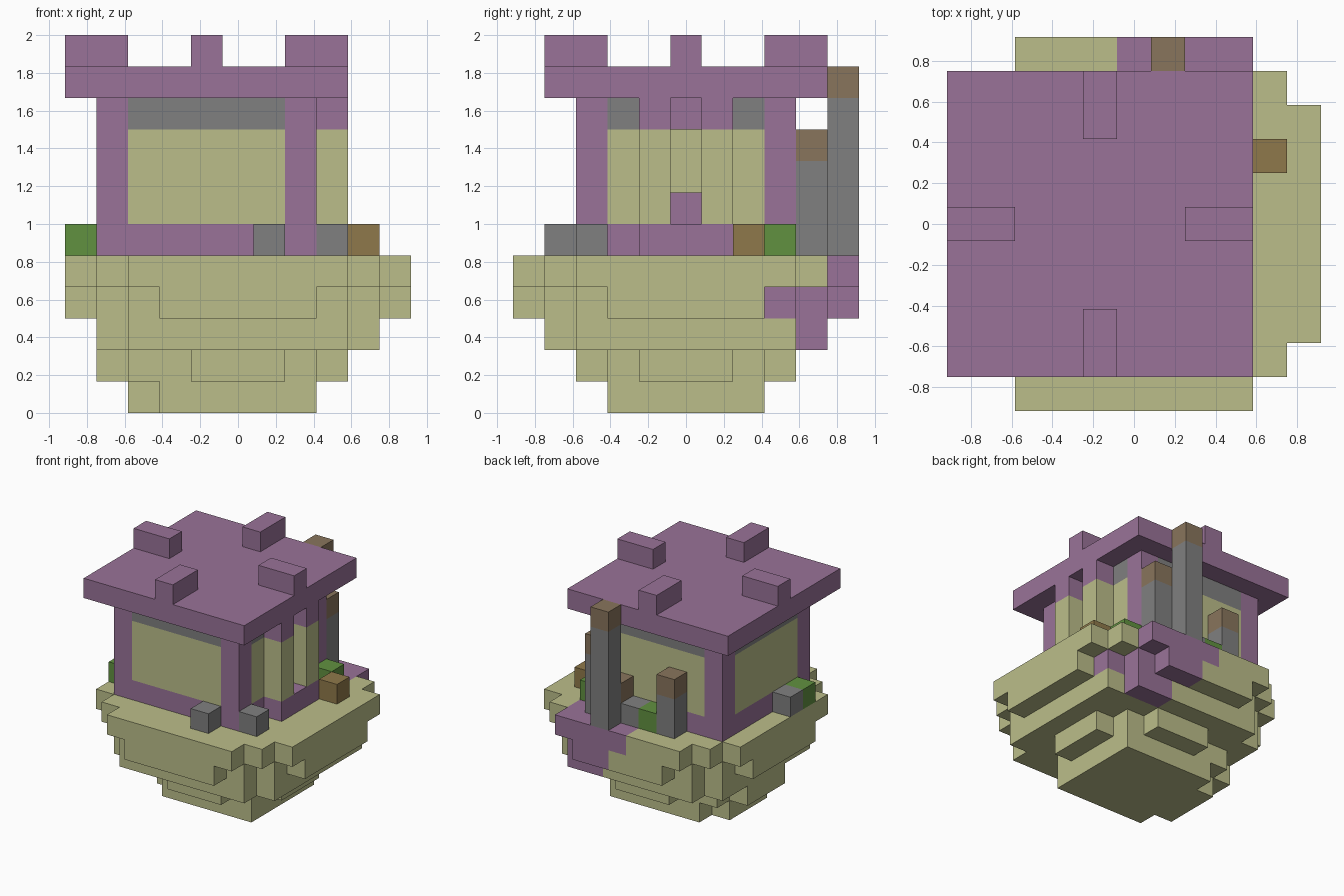
import bpy
import bmesh
from mathutils import Vector

cube = bpy.data.objects.get("Cube")
if cube:
    bpy.data.objects.remove(cube, do_unlink=True)

U = 1 / 6                                   # edge of one block
ORIGIN = Vector((-5.5 * U, -5.5 * U, 0))    # corner of block (0, 0, 0)


def material(name, color):
    m = bpy.data.materials.new(name)
    m.use_nodes = True
    m.diffuse_color = (*color, 1)
    m.node_tree.nodes["Principled BSDF"].inputs["Base Color"].default_value = (*color, 1)
    return m


SAND = material("sand", (0.50, 0.515, 0.254))
PURPLE = material("purple", (0.32, 0.171, 0.314))
GRAY = material("gray", (0.216, 0.216, 0.216))
GREEN = material("green", (0.12, 0.283, 0.051))
WOOD = material("wood", (0.25, 0.178, 0.107))
CRATE = material("crate_brown", (0.275, 0.191, 0.069))


def block(i, j, k, mat, size=(1, 1, 1)):
    """A box of equal blocks as a {cell: material} dictionary."""
    a, b, c = size
    return {(x, y, z): mat for x in range(i, i + a)
            for y in range(j, j + b) for z in range(k, k + c)}


def build(name, cells):
    """Make one object from the outer faces of a set of blocks."""
    bm = bmesh.new()
    mats = list(dict.fromkeys(cells.values()))
    for cell, mat in cells.items():
        for axis in range(3):
            for side in (0, 1):
                step = list(cell)
                step[axis] += 2 * side - 1
                if tuple(step) in cells:
                    continue
                u, v = (axis + 1) % 3, (axis + 2) % 3
                ring = [(0, 0), (1, 0), (1, 1), (0, 1)]
                verts = []
                for p, q in ring if side else reversed(ring):
                    corner = Vector(cell)
                    corner[axis] += side
                    corner[u] += p
                    corner[v] += q
                    verts.append(bm.verts.new(ORIGIN + corner * U))
                bm.faces.new(verts).material_index = mats.index(mat)
    bmesh.ops.remove_doubles(bm, verts=bm.verts, dist=0.001)
    mesh = bpy.data.meshes.new(name)
    bm.to_mesh(mesh)
    bm.free()
    for m in mats:
        mesh.materials.append(m)
    obj = bpy.data.objects.new(name, mesh)
    bpy.context.collection.objects.link(obj)
    return obj


# Rounded island: half widths of each layer by distance from the centre line
island = {}
layers = [[2, 2, 2], [3, 3, 2, 1], [4, 4, 4, 4, 3],
          [5, 5, 5, 4, 3, 2], [5, 5, 5, 5, 4, 3]]
for k, half in enumerate(layers):
    for d, w in enumerate(half):
        for j in {5 - d, 5 + d}:
            island.update(block(5 - w, j, k, SAND, (2 * w + 1, 1, 1)))
island.update(block(2, 4, 0, SAND, (1, 3, 1)))      # bulge on one side
island.update(block(1, 4, 1, SAND, (1, 3, 1)))
island.update(block(2, 3, 1, SAND, (1, 5, 1)))
# Purple patch at the rear corner
for i, j, k in island:
    if (k == 4 and (j == 10 and i > 4 or j == 9 and 6 < i < 9)
            or k == 3 and (j > 7 and i > 6 or j == 10 and i > 5)
            or k == 2 and j == 9 and i > 6):
        island[i, j, k] = PURPLE
build("island", island)

# House: purple frame, sand windows, gray lintels
house = block(1, 2, 5, PURPLE, (7, 7, 5))
for i, j, k in house:
    if not (i in (1, 7) and j in (2, 8)):
        if 6 <= k <= 8:
            house[i, j, k] = SAND
        elif k == 9:
            house[i, j, k] = GRAY
house[7, 5, 6] = PURPLE
for j in (4, 5, 6):
    house[7, j, 9] = PURPLE
for k in (7, 8):
    del house[7, 5, k]                              # opening between pillars
build("house", house)

# Porch: step and two pillars
porch = block(8, 4, 5, PURPLE, (1, 3, 1))
for j in (4, 6):
    porch.update(block(8, j, 6, SAND, (1, 1, 3)))
    porch.update(block(8, j, 9, PURPLE))
build("porch", porch)

# Roof slab with four ridge blocks
roof = block(0, 1, 10, PURPLE, (9, 9, 1))
for i in (0, 7):
    roof.update(block(i, 5, 11, PURPLE, (2, 1, 1)))
for j in (1, 8):
    roof.update(block(4, j, 11, PURPLE, (1, 2, 1)))
build("roof", roof)

# Chimney posts behind the house: gray shaft, wooden top
for n, (i, j, shaft) in enumerate([(6, 10, 5), (7, 9, 3), (3, 9, 2), (6, 9, 1)]):
    post = block(i, j, 5, GRAY, (1, 1, shaft))
    post.update(block(i, j, 5 + shaft, WOOD))
    build(f"post_{n + 1}", post)

# Loose blocks around the house
for name, mat, places in [
        ("stone", GRAY, [(6, 1), (8, 2), (0, 4), (5, 9)]),
        ("bush", GREEN, [(0, 3), (8, 8), (4, 9)]),
        ("crate", CRATE, [(9, 7)])]:
    for n, (i, j) in enumerate(places):
        build(f"{name}_{n + 1}", block(i, j, 5, mat))
